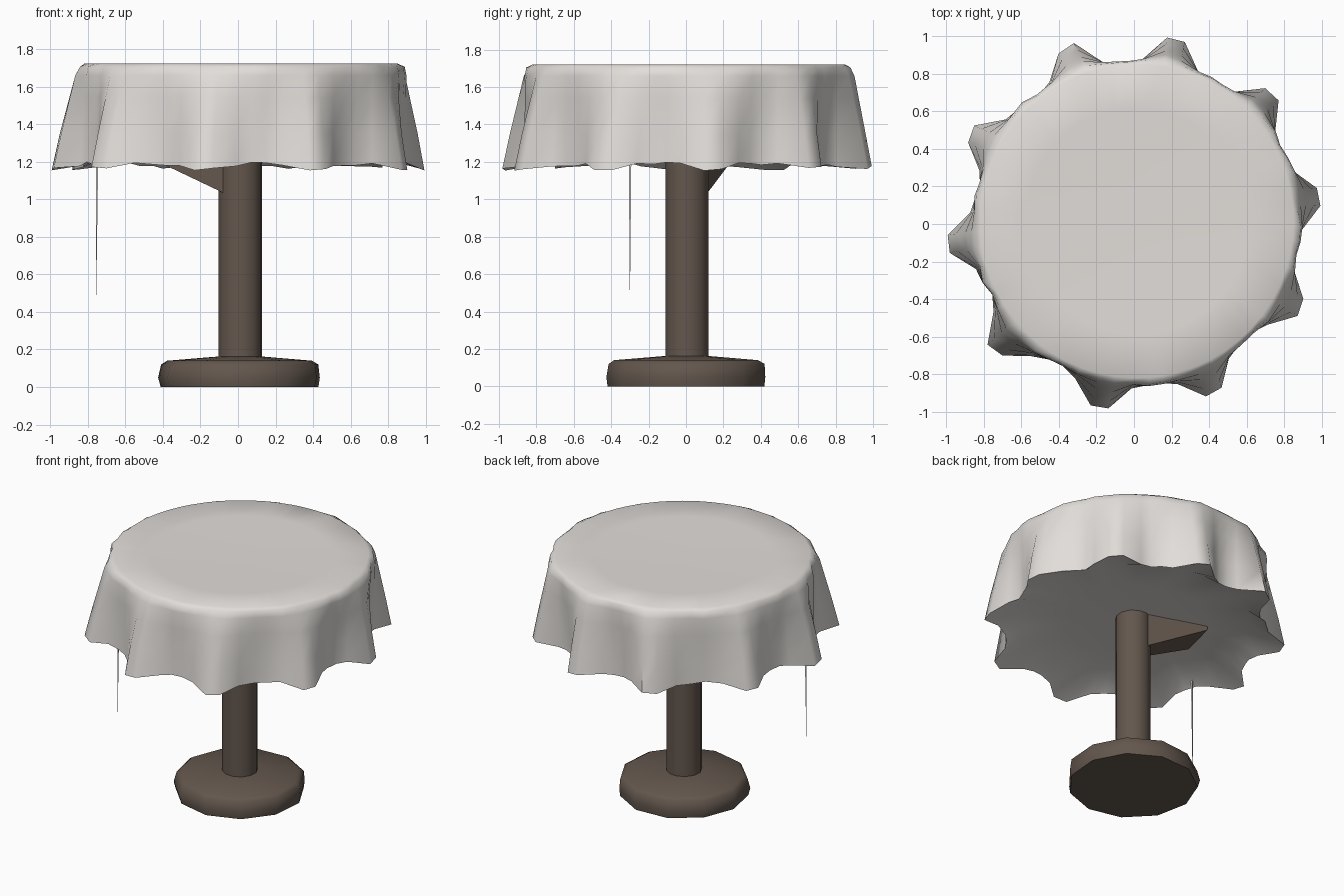
import bpy, math, random

if "Cube" in bpy.data.objects:
    bpy.data.objects.remove(bpy.data.objects["Cube"])
random.seed(4)


def material(name, rgb):
    m = bpy.data.materials.new(name)
    m.diffuse_color = (*rgb, 1)
    m.use_nodes = True
    m.node_tree.nodes["Principled BSDF"].inputs["Base Color"].default_value = m.diffuse_color
    return m


CLOTH = material("off white cloth", (0.76, 0.73, 0.70))
WOOD = material("dark brown wood", (0.125, 0.095, 0.075))


def build(name, verts, faces, mat, angle):
    me = bpy.data.meshes.new(name)
    me.from_pydata(verts, [], faces)
    me.materials.append(mat)
    ob = bpy.data.objects.new(name, me)
    bpy.context.collection.objects.link(ob)
    bpy.ops.object.select_all(action='DESELECT')
    ob.select_set(True)
    bpy.context.view_layer.objects.active = ob
    bpy.ops.object.shade_smooth_by_angle(angle=math.radians(angle))
    return ob


def loft(name, rings, mat, angle):
    """Skin a stack of equal rings, capping both ends."""
    n = len(rings[0])
    verts = [v for r in rings for v in r]
    faces = [(k * n + i, k * n + (i + 1) % n, (k + 1) * n + (i + 1) % n, (k + 1) * n + i)
             for k in range(len(rings) - 1) for i in range(n)]
    faces += [tuple(reversed(range(n))), tuple(range((len(rings) - 1) * n, len(rings) * n))]
    return build(name, verts, faces, mat, angle)


def ring(r, z, n, jitter=0.0, c=(0.012, 0.005)):
    out = []
    for i in range(n):
        a = math.tau * i / n + 0.2
        q = r + random.uniform(-jitter, jitter)
        out.append((c[0] + q * math.cos(a), c[1] + q * math.sin(a), z))
    return out


# Foot: low, slightly uneven disc; post: slim column
loft("foot", [ring(0.425, 0.0, 11), ring(0.435, 0.05, 11, 0.006),
              ring(0.42, 0.12, 11, 0.008), ring(0.39, 0.14, 11), ring(0.11, 0.163, 11)], WOOD, 60)
loft("post", [ring(0.117, 0.14, 12), ring(0.117, 1.3, 12)], WOOD, 40)

# Wedge support under the top, pointing to the back left, its roof buried in the cloth
d = (-0.97, 0.24)
s = (-d[1], d[0])
wedge = []
for r, w, z in [(0.06, 0.09, 1.03), (0.47, 0.14, 1.225), (0.47, 0.14, 1.29), (0.06, 0.09, 1.29)]:
    for k in (-w, w):
        wedge.append((0.01 + d[0] * r + s[0] * k, 0.01 + d[1] * r + s[1] * k, z))
build("wedge_support", wedge, [(0, 1, 3, 2), (2, 3, 5, 4), (4, 5, 7, 6), (6, 7, 1, 0),
                               (0, 2, 4, 6), (1, 7, 5, 3)], WOOD, 30)

# Tablecloth columns: four per fold plus two in each valley (angle, fold amount)
PEAKS = [8, 43, 77, 111, 151, 186, 222, 259, 295, 333]
cols = []
for i, p in enumerate(PEAKS):
    nxt = PEAKS[(i + 1) % 10] + (360 if i == 9 else 0)
    gap = nxt - p
    cols += [(p - 10, 0.15), (p - 2.5, 1.0), (p + 3, 0.92), (p + 10, 0.15),
             (p + gap * 0.43, -0.05), (p + gap * 0.57, -0.05)]
noise = [random.uniform(-0.012, 0.012) for _ in cols]


def cloth_ring(r, z, fold, hem=0.0):
    """fold: how far the pleats stand out; hem: drop of the pleat tips."""
    out = []
    off = 0.015 * (1 - fold * 6)
    for (a, f), e in zip(cols, noise):
        q = r + fold * f + (e if fold else 0)
        t = math.radians(a)
        out.append((off + q * math.cos(t), off + q * math.sin(t),
                    z - hem * f + (e if hem else 0)))
    return out


loft("tablecloth", [
    cloth_ring(0.10, 1.265, 0), cloth_ring(0.45, 1.255, 0), cloth_ring(0.76, 1.235, 0),
    cloth_ring(0.862, 1.185, 0.145, 0.02), cloth_ring(0.862, 1.35, 0.105),
    cloth_ring(0.866, 1.54, 0.055), cloth_ring(0.87, 1.66, 0.022),
    cloth_ring(0.862, 1.705, 0.005), cloth_ring(0.835, 1.722, 0),
    cloth_ring(0.6, 1.718, 0), cloth_ring(0.2, 1.712, 0)], CLOTH, 60)

# Loose thread hanging from the hem
x, y = -0.75, -0.3
build("loose_thread", [(x - 0.006, y, 1.25), (x + 0.006, y - 0.006, 1.25), (x + 0.004, y + 0.008, 1.25),
                       (x - 0.006, y, 0.41)],
      [(0, 1, 2), (0, 3, 1), (1, 3, 2), (2, 3, 0)], CLOTH, 30)
